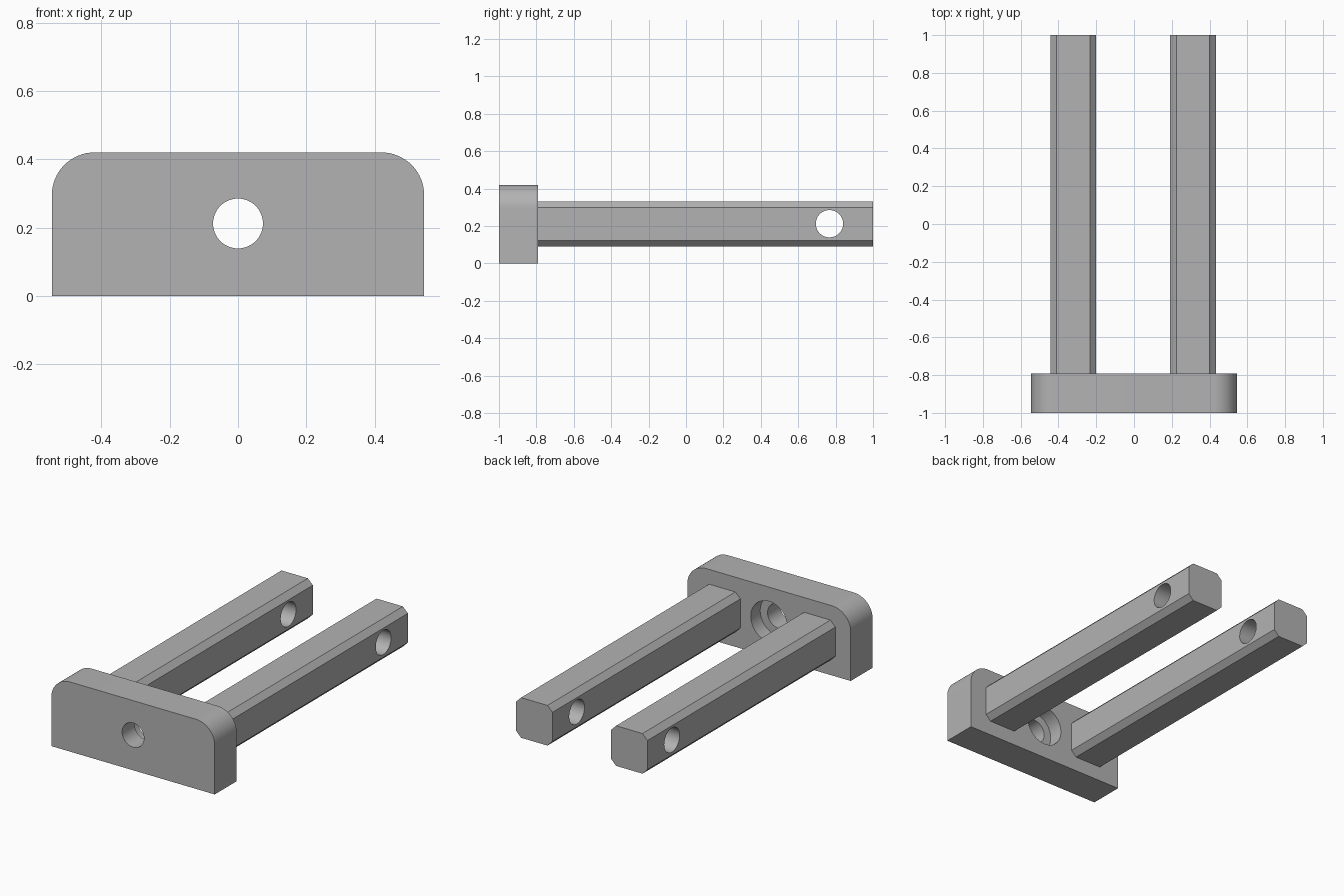
import bpy
import math
from mathutils import Vector

cube = bpy.data.objects.get("Cube")
if cube:
    bpy.data.objects.remove(cube, do_unlink=True)

# Single plain grey finish
grey = bpy.data.materials.new("plain grey")
grey.use_nodes = True
colour = (0.45, 0.45, 0.45, 1)
grey.diffuse_color = colour
grey.node_tree.nodes["Principled BSDF"].inputs["Base Color"].default_value = colour

HOLE_Z = 0.212
HOLE_RADIUS = 0.073
PLATE_FRONT, PLATE_BACK = -1.0, -0.791


def extrude_profile(name, profile, y0, y1):
    """Solid made by sweeping an x-z outline along y."""
    n = len(profile)
    verts = [(x, y, z) for y in (y0, y1) for x, z in profile]
    faces = [tuple(range(n)), tuple(reversed(range(n, 2 * n)))]
    faces += [(i, i + n, (i + 1) % n + n, (i + 1) % n) for i in range(n)]
    mesh = bpy.data.meshes.new(name)
    mesh.from_pydata(verts, [], faces)
    mesh.materials.append(grey)
    obj = bpy.data.objects.new(name, mesh)
    bpy.context.collection.objects.link(obj)
    return obj


def drill(target, start, end, radius):
    """Cut a round hole between two points, then remove the cutter."""
    start, end = Vector(start), Vector(end)
    axis = end - start
    bpy.ops.mesh.primitive_cylinder_add(
        vertices=64, radius=radius, depth=axis.length,
        location=(start + end) / 2,
        rotation=axis.to_track_quat("Z", "Y").to_euler())
    cutter = bpy.context.object
    cutter.name = "hole_cutter"
    cutter.hide_render = True
    cutter.data.materials.append(grey)
    mod = target.modifiers.new("hole", "BOOLEAN")
    mod.operation = "DIFFERENCE"
    mod.solver = "EXACT"
    mod.object = cutter
    bpy.context.view_layer.objects.active = target
    bpy.ops.object.modifier_apply(modifier=mod.name)
    bpy.data.objects.remove(cutter, do_unlink=True)


def finish(obj):
    bpy.ops.object.select_all(action="DESELECT")
    obj.select_set(True)
    bpy.context.view_layer.objects.active = obj
    bpy.ops.object.shade_smooth_by_angle(angle=math.radians(25))


# End plate: square bottom corners, rounded top corners
half, top, r, steps = 0.545, 0.42, 0.125, 16
outline = [(-half, 0), (half, 0)]
for side, first in ((1, 0), (-1, 90)):
    for i in range(steps + 1):
        a = math.radians(first + 90 * i / steps)
        outline.append((side * (half - r) + r * math.cos(a),
                        top - r + r * math.sin(a)))
plate = extrude_profile("end_plate", outline, PLATE_FRONT, PLATE_BACK)

# Bolt hole with a counterbore on the back
drill(plate, (0, -1.1, HOLE_Z), (0, -0.7, HOLE_Z), HOLE_RADIUS)
drill(plate, (0, PLATE_BACK - 0.09, HOLE_Z), (0, -0.7, HOLE_Z), 0.122)
finish(plate)

# Two chamfered prongs, each cross-drilled near the tip
h, c = 0.121, 0.033
octagon = [(-h + c, -h), (h - c, -h), (h, -h + c), (h, h - c),
           (h - c, h), (-h + c, h), (-h, h - c), (-h, -h + c)]
for name, cx in (("right_prong", -0.322), ("left_prong", 0.312)):
    prong = extrude_profile(
        name, [(cx + x, HOLE_Z - 0.002 + z) for x, z in octagon], PLATE_BACK, 1.0)
    drill(prong, (cx - 0.2, 0.767, HOLE_Z), (cx + 0.2, 0.767, HOLE_Z), HOLE_RADIUS)
    finish(prong)
